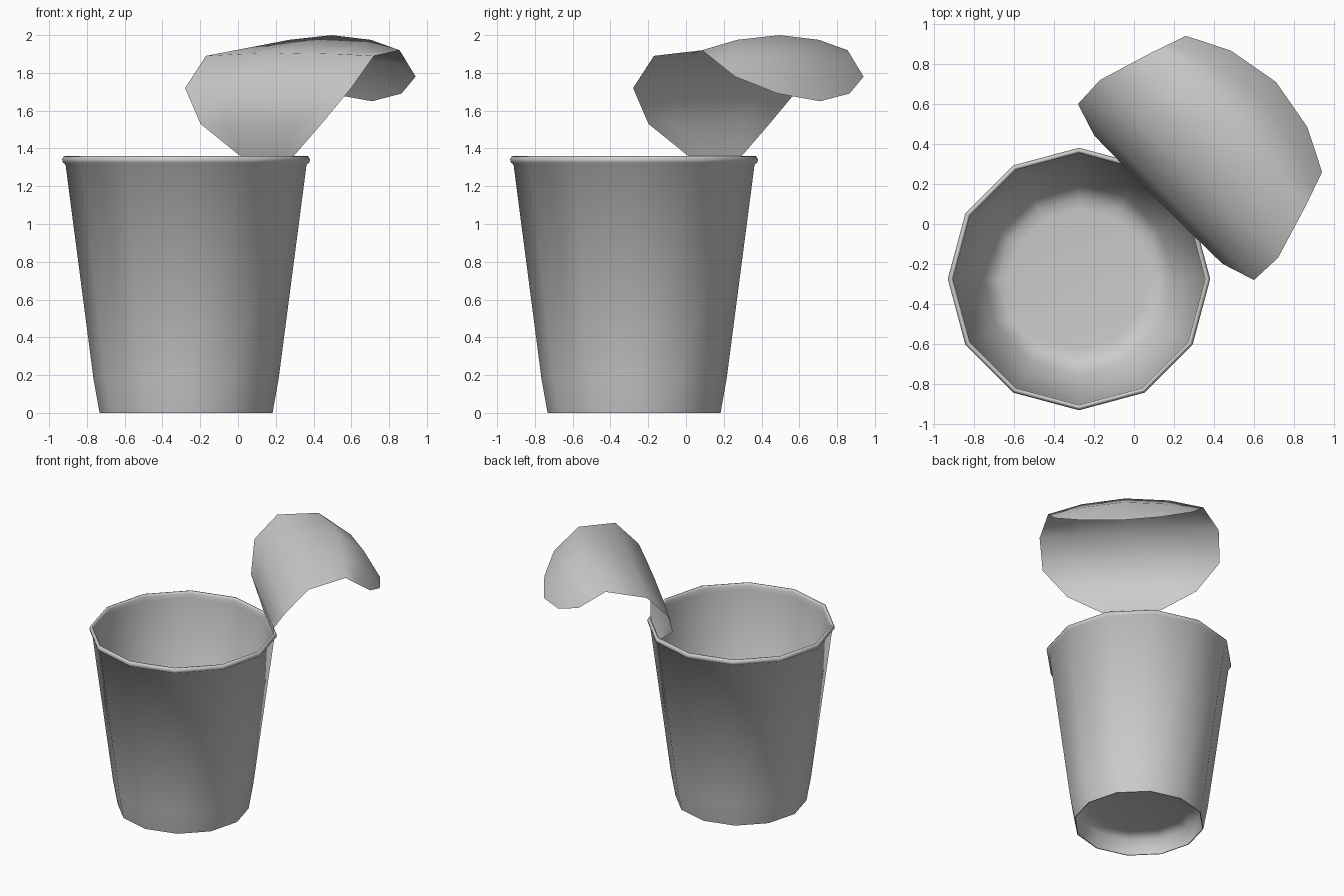
import bpy, bmesh, math
from mathutils import Vector

if "Cube" in bpy.data.objects:
    bpy.data.objects.remove(bpy.data.objects["Cube"])

CUP_CENTRE = Vector((-0.275, -0.275, 0.0))
SIDES = 12


def finish(name, bm, angle, location=(0, 0, 0)):
    """Turn a bmesh into a smooth-shaded object."""
    mesh = bpy.data.meshes.new(name)
    bm.to_mesh(mesh)
    bm.free()
    obj = bpy.data.objects.new(name, mesh)
    obj.location = location
    bpy.context.collection.objects.link(obj)
    bpy.ops.object.select_all(action='DESELECT')
    obj.select_set(True)
    bpy.context.view_layer.objects.active = obj
    bpy.ops.object.shade_smooth_by_angle(angle=math.radians(angle))
    return obj


def grid_faces(bm, rows, closed=False):
    """Bridge neighbouring rows of vertices with quads."""
    for a, b in zip(rows, rows[1:]):
        n = len(a)
        for i in range(n if closed else n - 1):
            j = (i + 1) % n
            bm.faces.new((a[i], a[j], b[j], b[i]))


def lathe(name, profile, angle):
    """Revolve a (radius, height) profile; profile ends are capped."""
    bm = bmesh.new()
    rows = []
    for r, z in profile:
        rows.append([bm.verts.new((r * math.cos(2 * math.pi * i / SIDES),
                                   r * math.sin(2 * math.pi * i / SIDES), z))
                     for i in range(SIDES)])
    grid_faces(bm, rows, closed=True)
    bm.faces.new(rows[0])
    bm.faces.new(rows[-1])
    bmesh.ops.recalc_face_normals(bm, faces=bm.faces)
    return finish(name, bm, angle, CUP_CENTRE)


# Cup: recessed base, skirt, tapered wall, rolled rim, inside wall, floor
lathe("cup", [
    (0.36, 0.14), (0.44, 0.12), (0.452, 0.0), (0.458, 0.0), (0.49, 0.18),
    (0.638, 1.315), (0.652, 1.325), (0.656, 1.342), (0.648, 1.358),
    (0.638, 1.36), (0.630, 1.345), (0.628, 1.31),
    (0.475, 0.20), (0.40, 0.16), (0.35, 0.155),
], 75)

# Peeled lid: rows across a curled disc, mirrored about the diagonal of the cup
# (half width, edge distance, edge height, centre distance, centre height)
LID_ROWS = [
    (0.17, 0.222, 1.34, 0.222, 1.34),
    (0.453, 0.172, 1.53, 0.168, 1.53),
    (0.622, 0.226, 1.72, 0.220, 1.73),
    (0.629, 0.389, 1.89, 0.389, 1.905),
    (0.545, 0.665, 1.92, 0.700, 2.00),
    (0.513, 0.757, 1.85, 0.890, 1.86),
    (0.481, 0.849, 1.78, 1.004, 1.65),
]
out = Vector((1, 1, 0)).normalized()
side = Vector((1, -1, 0)).normalized()
bm = bmesh.new()
rows = []
for w, ue, ze, uc, zc in LID_ROWS:
    row = []
    for t in (-1, -0.56, 0, 0.56, 1):
        k = t * t
        p = side * (w * t) + out * (uc + (ue - uc) * k)
        p.z = zc + (ze - zc) * k
        row.append(bm.verts.new(p))
    rows.append(row)
grid_faces(bm, rows)
bmesh.ops.recalc_face_normals(bm, faces=bm.faces)
finish("peeled_lid", bm, 75)
